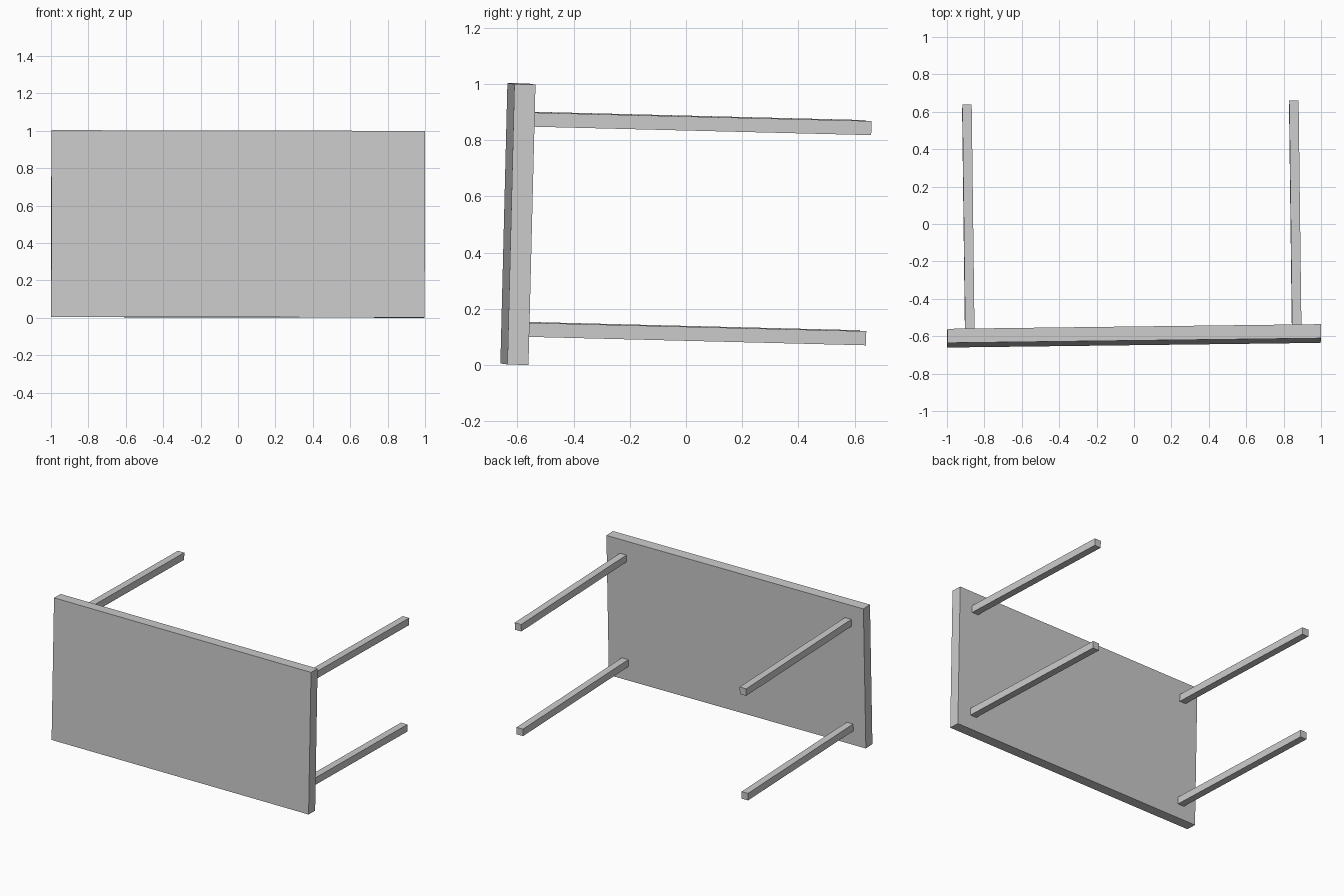
import bpy
from mathutils import Matrix, Euler

cube = bpy.data.objects.get("Cube")
if cube:
    bpy.data.objects.remove(cube, do_unlink=True)

# Single plain grey material
grey = bpy.data.materials.new("plain_grey")
grey.use_nodes = True
colour = (0.6, 0.6, 0.6, 1)
grey.diffuse_color = colour
grey.node_tree.nodes["Principled BSDF"].inputs["Base Color"].default_value = colour

# The table lies on its long edge, leaning very slightly
pose = (Matrix.Translation((0, -0.598, 0.502))
        @ Euler((-0.025, 0.002, 0.0125)).to_matrix().to_4x4())


def box(name, size, centre):
    bpy.ops.mesh.primitive_cube_add(size=1)
    ob = bpy.context.object
    ob.name = name
    ob.data.transform(pose @ Matrix.Translation(centre) @ Matrix.Diagonal((*size, 1)))
    ob.data.materials.append(grey)
    return ob


THICK, LEG_LENGTH, LEG_WIDTH = 0.075, 1.2, 0.05

# Table top, standing upright
box("table_top", (1.997, THICK, 0.998), (0, 0, 0))

# Four square legs reaching backwards
for side, x in (("right", -0.878), ("left", 0.87)):
    for level, z in (("lower", -0.374), ("upper", 0.374)):
        box(f"{level}_{side}_leg", (LEG_WIDTH, LEG_LENGTH, LEG_WIDTH),
            (x, (THICK + LEG_LENGTH) / 2, z))
